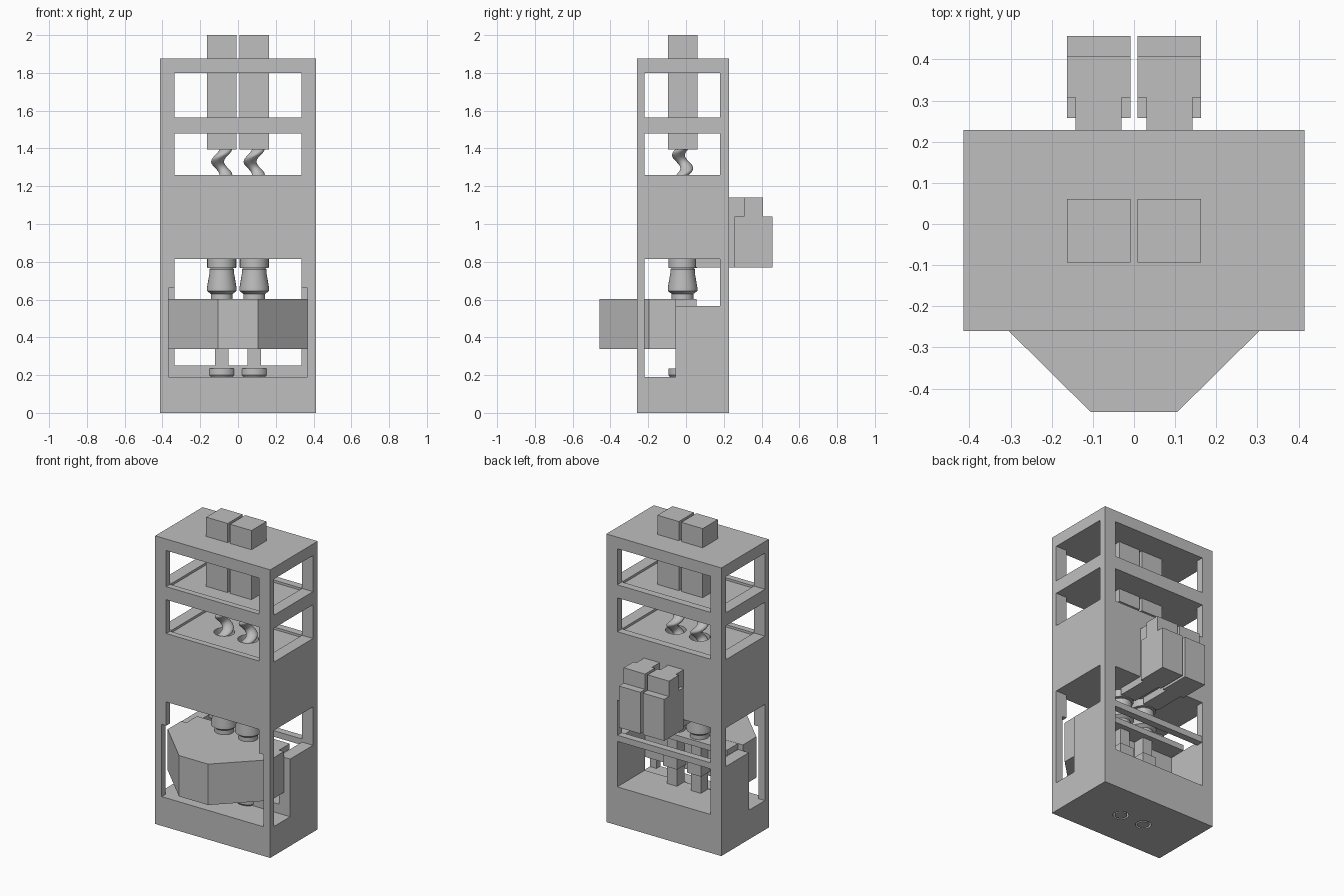
import bpy, bmesh
from math import pi, sin, cos, radians
from mathutils import Matrix

cube = bpy.data.objects.get("Cube")
if cube:
    bpy.data.objects.remove(cube, do_unlink=True)

grey = bpy.data.materials.new("light_grey")
grey.use_nodes = True
grey.diffuse_color = (0.52, 0.52, 0.52, 1)
grey.node_tree.nodes["Principled BSDF"].inputs["Base Color"].default_value = grey.diffuse_color

AXIS_X, AXIS_Y = 0.086, -0.018   # the two dosing lines


def finish(name, bm, smooth=False):
    bmesh.ops.recalc_face_normals(bm, faces=bm.faces)
    mesh = bpy.data.meshes.new(name)
    bm.to_mesh(mesh)
    bm.free()
    mesh.materials.append(grey)
    if smooth:
        for p in mesh.polygons:
            p.use_smooth = True
        mesh.set_sharp_from_angle(angle=radians(30))
    obj = bpy.data.objects.new(name, mesh)
    bpy.context.collection.objects.link(obj)
    return obj


def add_box(bm, x, y, z):
    size = Matrix.Diagonal((x[1] - x[0], y[1] - y[0], z[1] - z[0], 1))
    mid = Matrix.Translation((sum(x) / 2, sum(y) / 2, sum(z) / 2))
    bmesh.ops.create_cube(bm, size=1, matrix=mid @ size)


def boxes(name, *parts):
    bm = bmesh.new()
    for part in parts:
        add_box(bm, *part)
    return finish(name, bm)


def prism(name, outline, z0, z1):
    bm = bmesh.new()
    face = bm.faces.new([bm.verts.new((x, y, z0)) for x, y in outline])
    up = bmesh.ops.extrude_face_region(bm, geom=[face])["geom"]
    verts = [v for v in up if isinstance(v, bmesh.types.BMVert)]
    bmesh.ops.translate(bm, verts=verts, vec=(0, 0, z1 - z0))
    return finish(name, bm)


def stack(name, rings, smooth=True):
    """Skin a list of equal vertex rings and cap both ends."""
    bm = bmesh.new()
    loops = [[bm.verts.new(p) for p in ring] for ring in rings]
    n = len(loops[0])
    for a, b in zip(loops, loops[1:]):
        for i in range(n):
            j = (i + 1) % n
            bm.faces.new((a[i], a[j], b[j], b[i]))
    bm.faces.new(loops[0])
    bm.faces.new(loops[-1])
    return finish(name, bm, smooth)


def circle(cx, cy, r, z, n=32):
    return [(cx + r * cos(2 * pi * i / n), cy + r * sin(2 * pi * i / n), z) for i in range(n)]


def lathe(name, cx, profile):
    return stack(name, [circle(cx, AXIS_Y, r, z) for r, z in profile])


def cut(target, cutter):
    mod = target.modifiers.new("cut", "BOOLEAN")
    mod.operation, mod.solver, mod.object = "DIFFERENCE", "EXACT", cutter
    bpy.context.view_layer.update()
    evaluated = target.evaluated_get(bpy.context.evaluated_depsgraph_get())
    mesh = bpy.data.meshes.new_from_object(evaluated)
    target.modifiers.clear()
    target.data = mesh
    bpy.data.objects.remove(cutter, do_unlink=True)


# Cabinet frame with its open bays
WIN_X, WIN_Y = (-0.335, 0.335), (-0.22, 0.18)
THRU = (-0.7, 0.7)
frame = boxes("cabinet_frame", ((-0.414, 0.414), (-0.26, 0.228), (0, 1.875)))
openings = []
for low, high in ((1.565, 1.80), (1.26, 1.48)):
    openings += [(WIN_X, THRU, (low, high)), (THRU, WIN_Y, (low, high)),
                 (WIN_X, WIN_Y, (low - 0.015, high))]
openings += [(WIN_X, THRU, (0.25, 0.815)),
             (THRU, WIN_Y, (0.565, 0.815)),
             (THRU, (-0.22, -0.055), (0.19, 0.6)),
             ((-0.367, 0.367), (-0.6, -0.22), (0.19, 0.66))]
for opening in openings:
    cut(frame, boxes("opening", opening))
for side in (-1, 1):
    cut(frame, lathe("screw_hole", side * AXIS_X, [(0.062, 0.95), (0.062, 1.4)]))
    cut(frame, lathe("outlet_hole", side * AXIS_X, [(0.047, -0.1), (0.047, 0.1)]))

boxes("back_rail", (WIN_X, (0.18, 0.226), (0.545, 0.585)))

# Angled drawer at the front, with a ledge reaching behind it
half = [(0.105, -0.457), (0.37, -0.195), (0.37, -0.056)]
prism("drawer", half + [(-x, y) for x, y in reversed(half)], 0.337, 0.603)
boxes("drawer_ledge", ((-0.334, 0.334), (-0.06, 0.055), (0.565, 0.602)))

for side, label in ((-1, "right"), (1, "left")):
    cx = side * AXIS_X

    def across(half_width):
        return (cx - half_width, cx + half_width)

    # Drive motor standing through the top
    boxes(label + "_top_motor", (across(0.077), (-0.094, 0.061), (1.395, 2.0)))

    # Eccentric feed screw
    rings = []
    for k in range(61):
        z = 1.0 + 0.4 * k / 60
        turn = 2 * pi * z / 0.14
        rings.append(circle(cx + 0.022 * cos(turn), AXIS_Y + 0.022 * sin(turn), 0.034, z, 20))
    stack(label + "_feed_screw", rings)

    # Motor on the back wall
    boxes(label + "_back_motor",
          (across(0.077), (0.257, 0.457), (0.77, 1.04)),
          (across(0.077), (0.307, 0.408), (1.04, 1.14)),
          (across(0.056), (0.226, 0.307), (0.77, 1.14)))

    # Transfer arm under the middle block
    boxes(label + "_transfer_arm",
          (across(0.056), (0.05, 0.23), (0.77, 0.816)))
    lathe(label + "_collar", cx, [(0.075, 0.768), (0.075, 0.816)])

    # Dosing nozzle
    lathe(label + "_nozzle", cx, [
        (0.058, 0.60), (0.058, 0.63), (0.078, 0.645), (0.078, 0.665),
        (0.065, 0.74), (0.065, 0.76), (0.055, 0.77)])

    # Valve below the ledge, receiving cup and outlet
    boxes(label + "_valve",
          (across(0.035), (-0.055, 0.02), (0.19, 0.57)),
          (across(0.05), (-0.05, 0.04), (0.37, 0.45)))
    lathe(label + "_cup", cx, [(0.06, 0.18), (0.075, 0.2), (0.075, 0.235)])
    lathe(label + "_outlet", cx, [(0.036, 0.0), (0.036, 0.11)])
